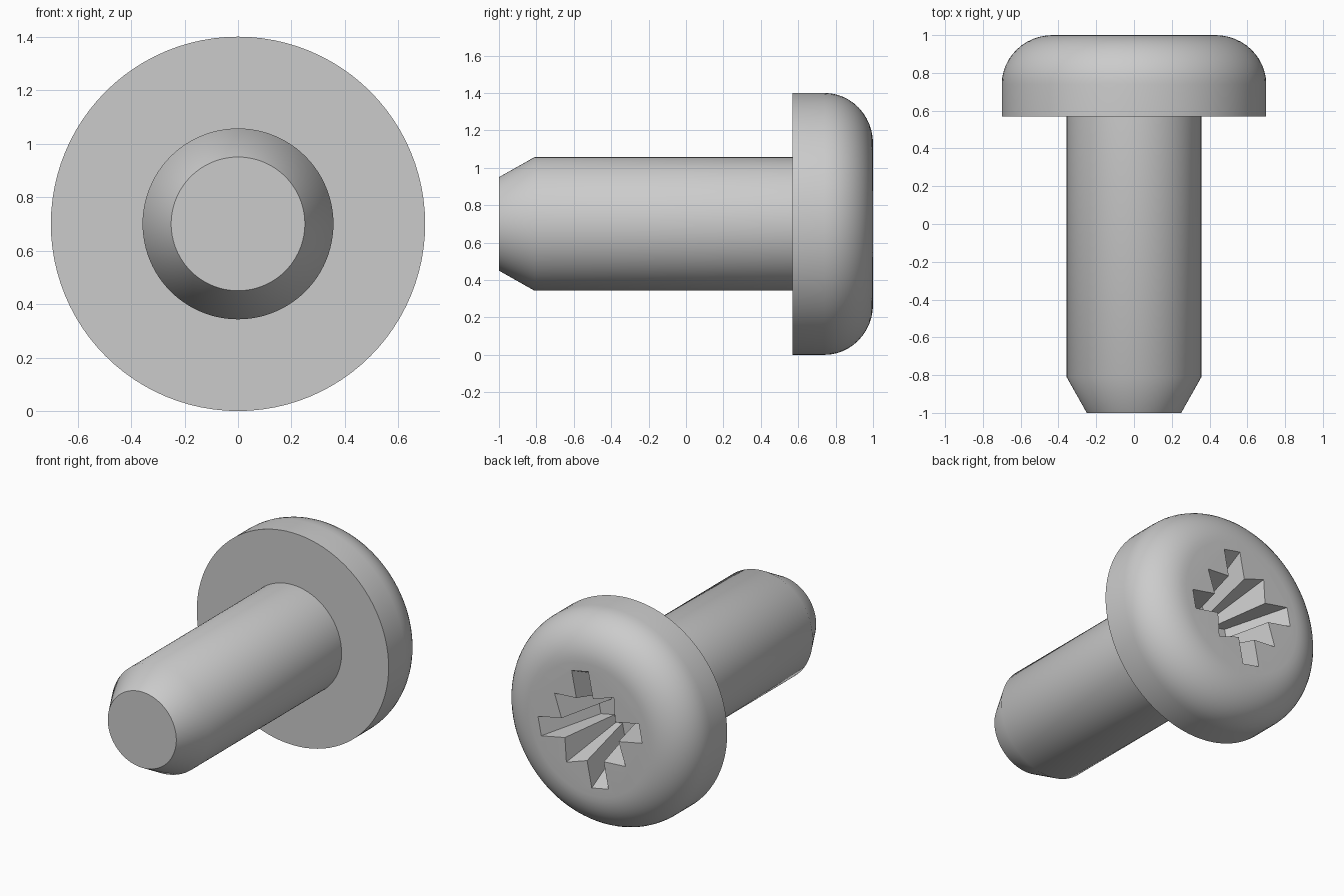
import bpy, bmesh, math
from mathutils import Vector

AXIS_Z = 0.70        # height of the screw axis
SEGMENTS = 96

cube = bpy.data.objects.get("Cube")
if cube:
    bpy.data.objects.remove(cube, do_unlink=True)

steel = bpy.data.materials.new("grey steel")
steel.use_nodes = True
colour = (0.6, 0.6, 0.6, 1)
steel.diffuse_color = colour
steel.node_tree.nodes["Principled BSDF"].inputs["Base Color"].default_value = colour


def loft(name, rings):
    """Join equal rings of points with side faces and close both ends."""
    bm = bmesh.new()
    loops = [[bm.verts.new(p) for p in ring] for ring in rings]
    n = len(loops[0])
    for a, b in zip(loops, loops[1:]):
        for i in range(n):
            j = (i + 1) % n
            bm.faces.new((a[i], a[j], b[j], b[i]))
    bm.faces.new(loops[0])
    bm.faces.new(loops[-1])
    bmesh.ops.recalc_face_normals(bm, faces=bm.faces)
    mesh = bpy.data.meshes.new(name)
    bm.to_mesh(mesh)
    bm.free()
    mesh.materials.append(steel)
    obj = bpy.data.objects.new(name, mesh)
    bpy.context.collection.objects.link(obj)
    return obj


def turned(name, profile):
    """Turn (radius, y) points about the screw axis."""
    angles = [math.tau * i / SEGMENTS for i in range(SEGMENTS)]
    return loft(name, [[(r * math.cos(a), y, AXIS_Z + r * math.sin(a))
                        for a in angles] for r, y in profile])


def activate(obj):
    bpy.ops.object.select_all(action='DESELECT')
    obj.select_set(True)
    bpy.context.view_layer.objects.active = obj


def star(y, reach, half_width, valley, tip):
    """Cross with four pointed notches between its arms."""
    quarter = [(reach, -half_width), (reach, half_width),
               (valley, half_width), (tip, tip), (half_width, valley)]
    points = []
    for k in range(4):
        turn = math.radians(11.3 + 90 * k)
        for u, v in quarter:
            x = u * math.cos(turn) - v * math.sin(turn)
            z = u * math.sin(turn) + v * math.cos(turn)
            points.append(Vector((-x, y, AXIS_Z + z)))
    return points


# Head with rounded outer rim
rim = [(0.43 + 0.27 * math.cos(t), 0.74 + 0.26 * math.sin(t))
       for t in (math.pi / 2 * i / 12 for i in range(13))]
head = turned("head", [(0.70, 0.57)] + rim)

# Shaft with chamfered tip
shaft = turned("shaft", [(0.25, -1.0), (0.357, -0.81), (0.357, 0.58)])

# Tapered driver recess, cut into the head
top = star(1.0, 0.375, 0.062, 0.20, 0.22)
floor = star(0.62, 0.20, 0.05, 0.10, 0.10)
above = [p + (p - q) * 0.1 for p, q in zip(top, floor)]
cutter = loft("recess_cutter", [above, floor])
cutter.hide_render = True
cut = head.modifiers.new("recess", 'BOOLEAN')
cut.operation = 'DIFFERENCE'
cut.solver = 'EXACT'
cut.object = cutter
activate(head)
bpy.ops.object.modifier_apply(modifier=cut.name)
bpy.data.objects.remove(cutter, do_unlink=True)

# Smooth turned surfaces, crisp corners
for part in (head, shaft):
    activate(part)
    bpy.ops.object.shade_smooth_by_angle(angle=math.radians(32))
